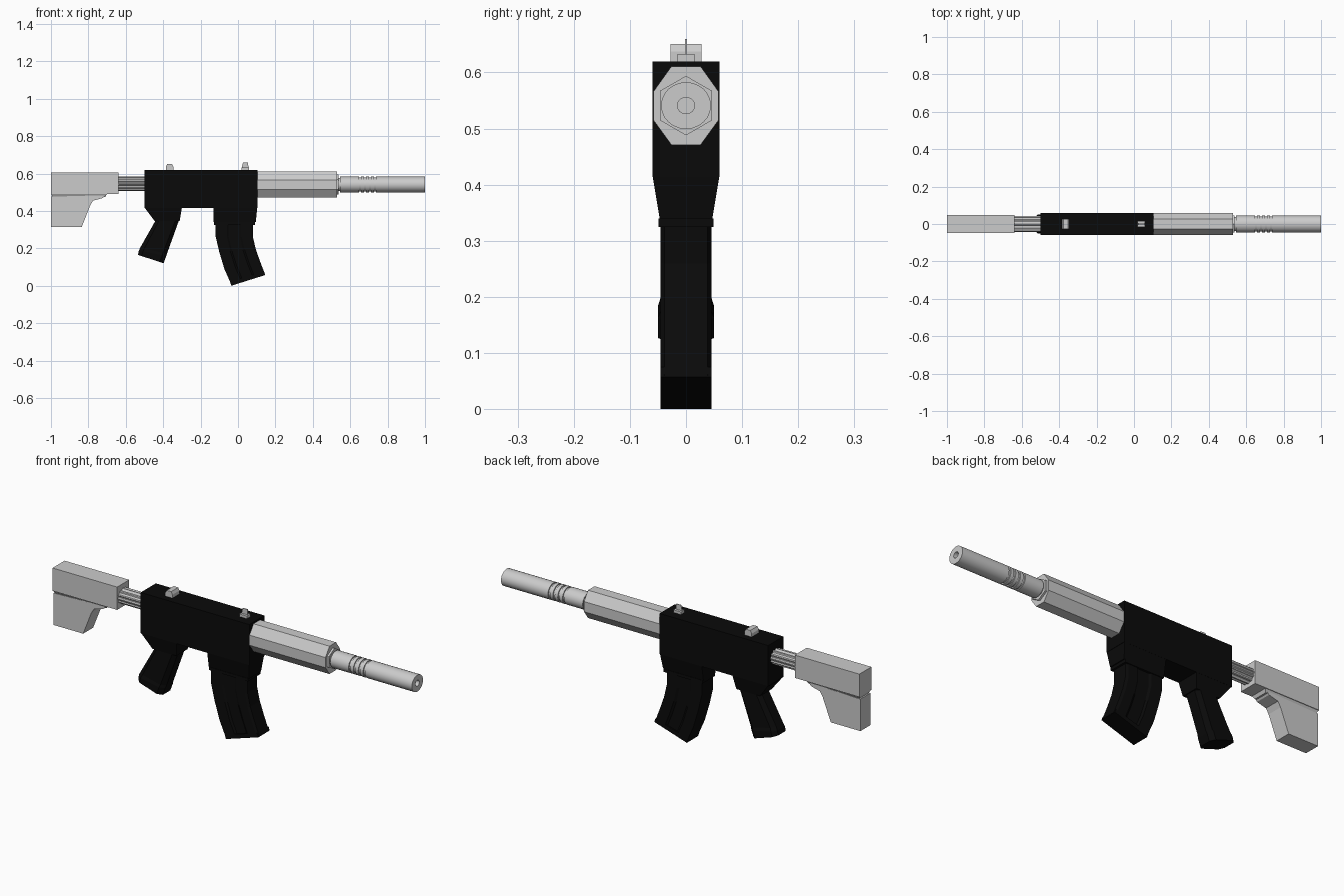
import bpy, bmesh
from math import cos, sin, tau

if "Cube" in bpy.data.objects:
    bpy.data.objects.remove(bpy.data.objects["Cube"])

black = bpy.data.materials.new("black_finish")
black.diffuse_color = (0.003, 0.003, 0.003, 1)
black.use_nodes = True
black.node_tree.nodes["Principled BSDF"].inputs["Base Color"].default_value = black.diffuse_color
AXIS_Z = 0.541


def loft(name, rings, mat=None, smooth=False):
    """Skin a closed solid through a series of equal-length rings."""
    bm = bmesh.new()
    loops = [[bm.verts.new(p) for p in r] for r in rings]
    n = len(loops[0])
    for a, b in zip(loops, loops[1:]):
        for i in range(n):
            j = (i + 1) % n
            bm.faces.new((a[i], a[j], b[j], b[i]))
    bm.faces.new(loops[0])
    bm.faces.new(loops[-1])
    bmesh.ops.recalc_face_normals(bm, faces=bm.faces)
    me = bpy.data.meshes.new(name)
    bm.to_mesh(me)
    bm.free()
    ob = bpy.data.objects.new(name, me)
    bpy.context.collection.objects.link(ob)
    if mat:
        me.materials.append(mat)
    if smooth:
        bpy.context.view_layer.objects.active = ob
        ob.select_set(True)
        bpy.ops.object.shade_smooth_by_angle(angle=0.6)
        ob.select_set(False)
    return ob


def side_profile(name, pts, half, mat=None):
    """Extrude an (x, z) outline across the width."""
    return loft(name, [[(x, y, z) for x, z in pts] for y in (-half, half)], mat)


def box(name, x0, x1, z0, z1, half, mat=None):
    return side_profile(name, [(x0, z0), (x1, z0), (x1, z1), (x0, z1)], half, mat)


def oval(x, r, n=24, squash=0.94, turn=0.0):
    return [(x, r * cos(tau * i / n + turn), AXIS_Z + squash * r * sin(tau * i / n + turn))
            for i in range(n)]


def section(front, rear, half, side=((0, 1), (1, 1))):
    """Mirrored cross-section between a front and a rear (x, z) point."""
    near = [(front[0] + (rear[0] - front[0]) * t, -half * s,
             front[1] + (rear[1] - front[1]) * t) for t, s in side]
    return near + [(x, -y, z) for x, y, z in reversed(near)]


# Receiver
box("receiver", -0.5, 0.105, 0.415, 0.62, 0.06, black)

# Pistol grip: tapered neck, faceted handle, flared base
facet = ((0, 0.6), (0.15, 1), (0.85, 1), (1, 0.6))
loft("grip_neck", [section((-0.30, 0.418), (-0.5, 0.418), 0.06),
                   section((-0.312, 0.345), (-0.445, 0.345), 0.045)], black)
loft("grip_handle", [section((-0.312, 0.36), (-0.44, 0.35), 0.045, facet),
                     section((-0.38, 0.17), (-0.522, 0.205), 0.045, facet)], black)
loft("grip_base", [section((-0.38, 0.17), (-0.522, 0.205), 0.045, facet),
                   section((-0.384, 0.158), (-0.53, 0.188), 0.05, facet),
                   section((-0.398, 0.12), (-0.535, 0.165), 0.05, facet)], black)

# Magazine well with lip
loft("magazine_well", [section((0.103, 0.418), (-0.13, 0.418), 0.06),
                       section((0.095, 0.34), (-0.13, 0.34), 0.047)], black)
box("magazine_well_lip", -0.127, 0.09, 0.325, 0.34, 0.049, black)

# Curved magazine with a shallow channel on each side
ribs = ((0, 0.85), (0.06, 1), (0.3, 1), (0.35, 0.85), (0.65, 0.85), (0.7, 1), (1, 1))
path = [((0.08, 0.345), (-0.12, 0.345)), ((0.08, 0.26), (-0.12, 0.265)),
        ((0.095, 0.195), (-0.10, 0.18)), ((0.118, 0.13), (-0.073, 0.09)),
        ((0.145, 0.06), (-0.035, 0.004))]
loft("magazine", [section(f, r, 0.045, ribs) for f, r in path], black)
loft("magazine_floor", [section((0.139, 0.075), (-0.043, 0.022), 0.045),
                        section((0.145, 0.057), (-0.036, 0.0), 0.045)], black)

# Octagonal handguard
octagon = [(0.026, 0.07), (0.058, 0.025), (0.058, -0.026), (0.026, -0.07)]
octagon += [(-y, z) for y, z in reversed(octagon)]
loft("handguard", [[(x, y, AXIS_Z + z) for y, z in octagon] for x in (0.1, 0.528)])

# Hexagonal barrel nut
loft("barrel_nut", [oval(x, 0.053, 6, 1, tau / 12) for x in (0.52, 0.538)])

# Barrel with four grooves and an open bore
steps = [(0.52, 0.037), (0.545, 0.037), (0.545, 0.0445)]
for gx in (0.652, 0.679, 0.706, 0.733):
    steps += [(gx - 0.005, 0.0445), (gx - 0.005, 0.039),
              (gx + 0.005, 0.039), (gx + 0.005, 0.0445)]
steps += [(1.0, 0.0445), (1.0, 0.0155), (0.8, 0.0155)]
loft("barrel", [oval(x, r) for x, r in steps], smooth=True)

# Fluted stock tube
flute = [0.043, 0.043, 0.038, 0.038]
rings = []
for x in (-0.66, -0.49):
    rings.append([(x, flute[i % 4] * cos(tau * i / 48),
                   AXIS_Z + 0.004 + 0.88 * flute[i % 4] * sin(tau * i / 48)) for i in range(48)])
loft("stock_tube", rings)

# Shoulder stock: main block, tapered step, lower butt
box("stock_body", -1.0, -0.64, 0.49, 0.605, 0.048)
loft("stock_step", [section((-0.70, 0.492), (-1.0, 0.492), 0.046),
                    section((-0.71, 0.475), (-0.992, 0.475), 0.036)])
side_profile("stock_butt", [(-1.0, 0.476), (-0.71, 0.484), (-0.725, 0.468), (-0.775, 0.455),
                            (-0.79, 0.43), (-0.835, 0.315), (-1.0, 0.315)], 0.04)

# Rear sight
side_profile("rear_sight", [(-0.386, 0.618), (-0.386, 0.637), (-0.378, 0.651),
                            (-0.353, 0.651), (-0.346, 0.637), (-0.346, 0.618)], 0.028)

# Front sight
box("front_sight_base", 0.018, 0.06, 0.618, 0.633, 0.015)
side_profile("front_sight_blade", [(0.02, 0.63), (0.027, 0.66), (0.053, 0.66), (0.056, 0.63)], 0.002)
